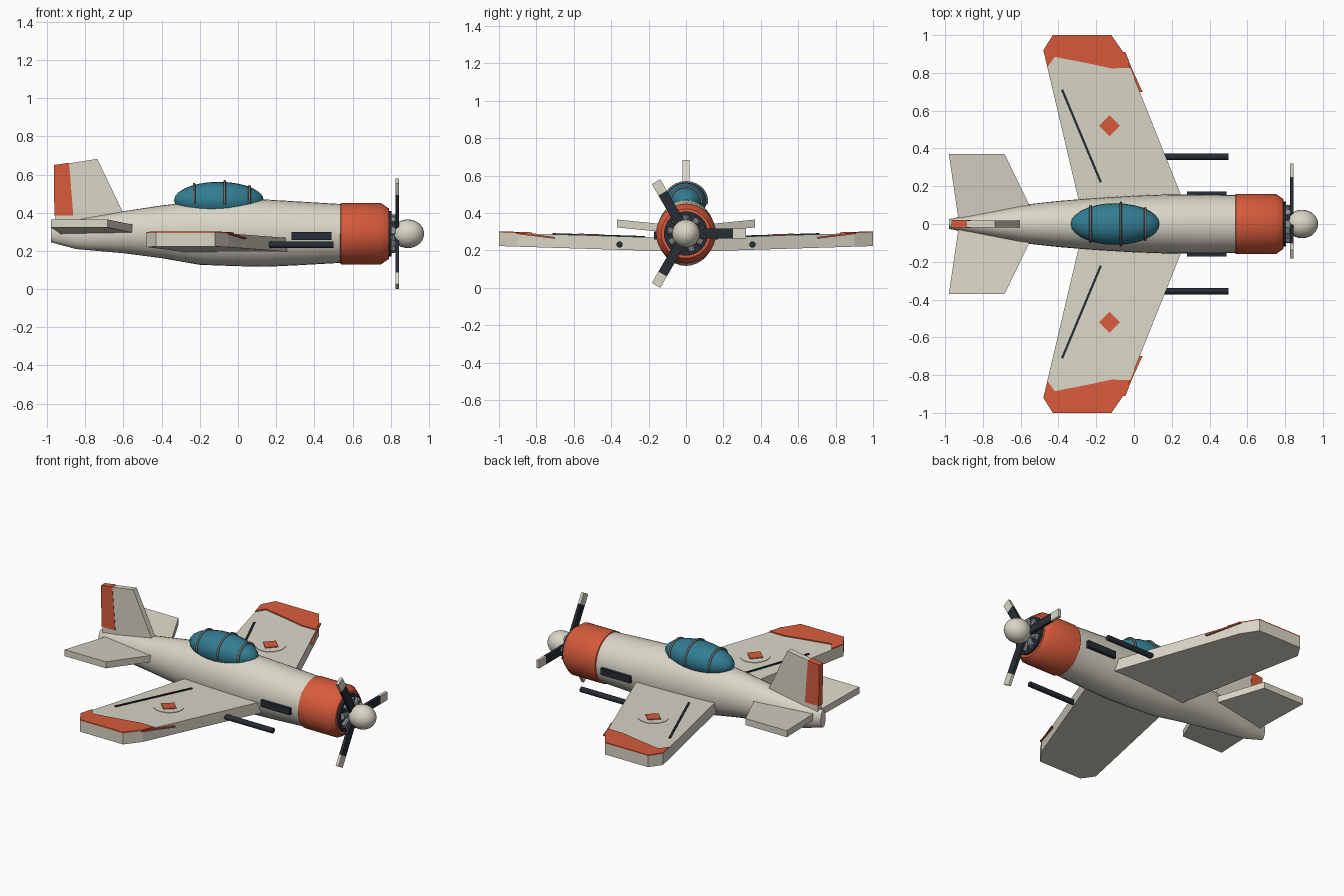
import bpy, bmesh
from math import sin, cos, pi, radians
from mathutils import Matrix, Vector

cube = bpy.data.objects.get("Cube")
if cube:
    bpy.data.objects.remove(cube)


def material(name, rgb):
    m = bpy.data.materials.new(name)
    m.use_nodes = True
    m.diffuse_color = (*rgb, 1)
    m.node_tree.nodes["Principled BSDF"].inputs["Base Color"].default_value = (*rgb, 1)
    return m


CREAM = material("cream paint", (0.70, 0.67, 0.57))
ORANGE = material("orange paint", (0.69, 0.105, 0.045))
TEAL = material("teal glass", (0.032, 0.205, 0.29))
DARK = material("dark metal", (0.02, 0.026, 0.036))
GREY = material("engine grey", (0.26, 0.29, 0.31))
FRAME = material("frame grey", (0.15, 0.15, 0.15))
HUB = 0.29  # height of the thrust line


def finish(name, bm, mat, smooth=False, mirror=False):
    bmesh.ops.recalc_face_normals(bm, faces=bm.faces[:])
    me = bpy.data.meshes.new(name)
    bm.to_mesh(me)
    bm.free()
    me.materials.append(mat)
    ob = bpy.data.objects.new(name, me)
    bpy.context.collection.objects.link(ob)
    if smooth:
        bpy.ops.object.select_all(action='DESELECT')
        ob.select_set(True)
        bpy.context.view_layer.objects.active = ob
        bpy.ops.object.shade_smooth_by_angle(angle=radians(35))
    if mirror:
        mod = ob.modifiers.new("Mirror", 'MIRROR')
        mod.use_axis = (False, True, False)
    return ob


def loft(name, stations, mat, sides=32):
    """Elliptical rings along x: (x, bottom, top, half width)."""
    bm = bmesh.new()
    rings = []
    for x, lo, hi, w in stations:
        rings.append([bm.verts.new((x, w * cos(2 * pi * i / sides),
                                    (lo + hi) / 2 + (hi - lo) / 2 * sin(2 * pi * i / sides)))
                      for i in range(sides)])
    for a, b in zip(rings, rings[1:]):
        for i in range(sides):
            j = (i + 1) % sides
            bm.faces.new((a[i], a[j], b[j], b[i]))
    bm.faces.new(rings[0])
    bm.faces.new(rings[-1])
    return finish(name, bm, mat, smooth=True)


def slab(name, bottom, offset, mat, mirror=False):
    """Extrude a planar outline of 3D points by an offset."""
    bm = bmesh.new()
    off = Vector(offset)
    a = [bm.verts.new(p) for p in bottom]
    b = [bm.verts.new(Vector(p) + off) for p in bottom]
    bm.faces.new(a)
    bm.faces.new(b)
    for i in range(len(a)):
        j = (i + 1) % len(a)
        bm.faces.new((a[i], a[j], b[j], b[i]))
    return finish(name, bm, mat, mirror=mirror)


def box(name, lo, hi, mat, mirror=False):
    pts = [(lo[0], lo[1], lo[2]), (hi[0], lo[1], lo[2]), (hi[0], hi[1], lo[2]), (lo[0], hi[1], lo[2])]
    return slab(name, pts, (0, 0, hi[2] - lo[2]), mat, mirror)


def ellipsoid(name, center, radii, mat, u, v):
    bm = bmesh.new()
    bmesh.ops.create_uvsphere(bm, u_segments=u, v_segments=v, radius=1)
    turn = Matrix.Rotation(pi / 2, 4, 'Y')
    bm.transform(Matrix.Translation(center) @ Matrix.Diagonal((*radii, 1)) @ turn)
    return finish(name, bm, mat, smooth=True)


# Fuselage, cowling and engine face
loft("fuselage", [
    (-0.98, 0.245, 0.355, 0.025), (-0.85, 0.21, 0.365, 0.055), (-0.60, 0.188, 0.408, 0.1),
    (-0.40, 0.162, 0.438, 0.122), (-0.20, 0.127, 0.462, 0.138), (0, 0.12, 0.472, 0.15),
    (0.15, 0.117, 0.469, 0.155), (0.30, 0.124, 0.46, 0.156), (0.55, 0.138, 0.445, 0.153)], CREAM)


def turned(name, profile, mat, sides=32):
    return loft(name, [(x, HUB - r, HUB + r, r) for x, r in profile], mat, sides)


turned("cowling", [(0.535, 0.152), (0.54, 0.16), (0.75, 0.16), (0.79, 0.132), (0.791, 0.118)], ORANGE)
turned("engine_face", [(0.76, 0.118), (0.805, 0.118)], DARK)
turned("propeller_shaft", [(0.80, 0.035), (0.85, 0.035)], GREY, 16)

# Radial engine cylinders
bm = bmesh.new()
for i in range(9):
    spin = Matrix.Rotation(2 * pi * i / 9, 4, 'X')
    place = Matrix.Translation((0.81, 0, HUB)) @ spin @ Matrix.Translation((0, 0, 0.065))
    bmesh.ops.create_cone(bm, cap_ends=True, segments=10, radius1=0.015, radius2=0.02,
                          depth=0.07, matrix=place)
finish("engine_cylinders", bm, GREY, smooth=True)

# Propeller: dark blades with light tips, and the spinner
for i in range(3):
    spin = Matrix.Translation((0, 0, HUB)) @ Matrix.Rotation(2 * pi * i / 3, 4, 'X')
    for part, r0, r1, mat in (("blade", 0, 0.25, DARK), ("blade_tip", 0.25, 0.32, CREAM)):
        ob = box(f"propeller_{part}_{i + 1}", (0.826, r0, -0.026), (0.844, r1, 0.026), mat)
        ob.data.transform(spin)
ellipsoid("spinner", (0.89, 0, HUB), (0.085, 0.075, 0.075), CREAM, 24, 14)


# Wings with a slight dihedral
def wing_z(y):
    return 0.192 + 0.031 * y


THICK = 0.072


def on_wing(name, pts, mat, lift, thick):
    """Thin plate lying on the wing top."""
    return slab(name, [(x, y, wing_z(y) + THICK + lift) for x, y in pts], (0, 0, thick), mat, True)


tip = [(-0.05, 0.9), (-0.12, 1), (-0.43, 1), (-0.48, 0.92)]
outline = [(0.29, 0.05)] + tip + [(-0.275, 0.05)]
slab("wings", [(x, y, wing_z(y)) for x, y in outline], (0, 0, THICK), CREAM, True)
on_wing("wing_tip_paint", tip + [(-0.458, 0.83), (-0.42, 0.885), (-0.25, 0.852), (-0.12, 0.824),
                                 (-0.02, 0.826)], ORANGE, -0.001, 0.008)
slab("wing_tip_leading_edge", [(0.045, 0.7, 0.262), (0, 0.7, 0.262), (-0.06, 0.85, 0.28),
                               (-0.06, 0.91, 0.288), (-0.045, 0.91, 0.288), (-0.01, 0.82, 0.277)],
     (0, 0, 0.009), ORANGE, True)

# Wing markings and control surface gap
cx, cy = -0.13, 0.52
on_wing("wing_disc", [(cx + 0.09 * cos(pi * i / 12), cy + 0.09 * sin(pi * i / 12)) for i in range(24)],
        CREAM, -0.001, 0.004)
on_wing("wing_diamond", [(cx + 0.055 * cos(pi * i / 2), cy + 0.055 * sin(pi * i / 2)) for i in range(4)],
        ORANGE, 0, 0.008)
on_wing("wing_gap_line", [(-0.386, 0.708), (-0.375, 0.713), (-0.17, 0.223), (-0.181, 0.218)],
        DARK, -0.001, 0.007)

# Wing guns and exhausts
bm = bmesh.new()
bmesh.ops.create_cone(bm, cap_ends=True, segments=16, radius1=0.017, radius2=0.017, depth=0.36,
                      matrix=Matrix.Translation((0.32, 0.355, 0.231)) @ Matrix.Rotation(pi / 2, 4, 'Y'))
finish("wing_guns", bm, DARK, smooth=True, mirror=True)
box("exhausts", (0.28, 0.14, 0.257), (0.49, 0.172, 0.3), DARK, True)

# Tail surfaces
tail = [(-0.52, 0.03), (-0.685, 0.37), (-0.98, 0.37), (-0.93, 0.03)]
slab("tailplane", [(x, y, 0.286 + 0.1 * y) for x, y in tail], (0, 0, 0.042), CREAM, True)


def upright(name, pts, half, mat):
    return slab(name, [(x, -half, z) for x, z in pts], (0, 2 * half, 0), mat)


upright("fin", [(-0.955, 0.32), (-0.955, 0.648), (-0.737, 0.682), (-0.605, 0.405), (-0.59, 0.34)],
        0.018, CREAM)
upright("rudder", [(-0.962, 0.385), (-0.965, 0.65), (-0.885, 0.662), (-0.863, 0.385)], 0.02, ORANGE)

# Canopy with frame hoops
CZ = 0.465
ellipsoid("canopy", (-0.1, 0, CZ), (0.235, 0.11, 0.097), TEAL, 24, 14)
for n, x in enumerate((-0.23, -0.07, 0.06)):
    k = (1 - ((x + 0.1) / 0.235) ** 2) ** 0.5
    curve = bpy.data.curves.new(f"canopy_hoop_{n + 1}", 'CURVE')
    curve.dimensions = '3D'
    curve.bevel_depth = 0.007
    curve.bevel_resolution = 1
    curve.use_fill_caps = True
    line = curve.splines.new('POLY')
    line.points.add(16)
    for i, p in enumerate(line.points):
        a = radians(-12) + radians(204) * i / 16
        p.co = (x, (0.11 * k + 0.003) * cos(a), CZ + (0.097 * k + 0.003) * sin(a), 1)
    curve.materials.append(FRAME)
    bpy.context.collection.objects.link(bpy.data.objects.new(curve.name, curve))
